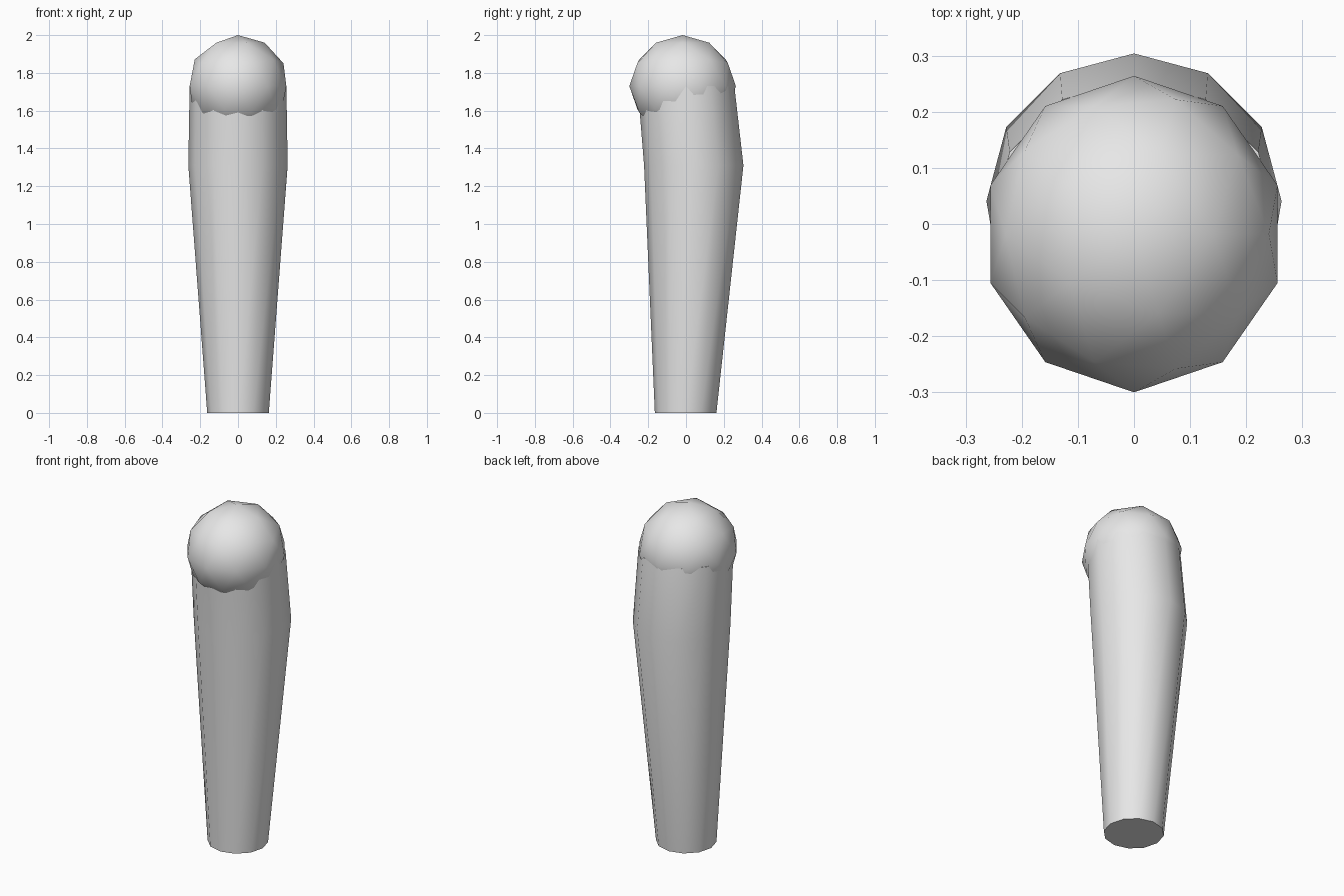
import bpy, bmesh, math

if "Cube" in bpy.data.objects:
    bpy.data.objects.remove(bpy.data.objects["Cube"])

grey = bpy.data.materials.new("light_grey")
grey.diffuse_color = (0.8, 0.8, 0.8, 1)
grey.use_nodes = True
grey.node_tree.nodes["Principled BSDF"].inputs["Base Color"].default_value = grey.diffuse_color


def finish(obj):
    """Assign the colour and smooth everything but hard rims."""
    obj.data.materials.append(grey)
    bpy.ops.object.select_all(action='DESELECT')
    obj.select_set(True)
    bpy.context.view_layer.objects.active = obj
    bpy.ops.object.shade_smooth_by_angle(angle=math.radians(50))


# Tapered shaft: twelve-sided rings given as (height, radius, y centre)
SIDES = 12
bm = bmesh.new()
rings = []
for z, r, cy in [(0, 0.163, -0.002), (1.31, 0.263, 0.041), (1.73, 0.256, 0.0)]:
    angles = [2 * math.pi * i / SIDES for i in range(SIDES)]
    rings.append([bm.verts.new((r * math.cos(a), cy + r * math.sin(a), z)) for a in angles])
for low, high in zip(rings, rings[1:]):
    for i in range(SIDES):
        j = (i + 1) % SIDES
        bm.faces.new((low[i], low[j], high[j], high[i]))
bm.faces.new(rings[0][::-1])
bm.faces.new(rings[-1])
mesh = bpy.data.meshes.new("shaft")
bm.to_mesh(mesh)
bm.free()
shaft = bpy.data.objects.new("shaft", mesh)
bpy.context.collection.objects.link(shaft)
finish(shaft)

# Rounded knob over the top of the shaft
bpy.ops.mesh.primitive_ico_sphere_add(subdivisions=2, radius=1, location=(0, -0.018, 1.73))
knob = bpy.context.object
knob.name = "knob"
knob.scale = (0.269, 0.282, 0.27)
finish(knob)
